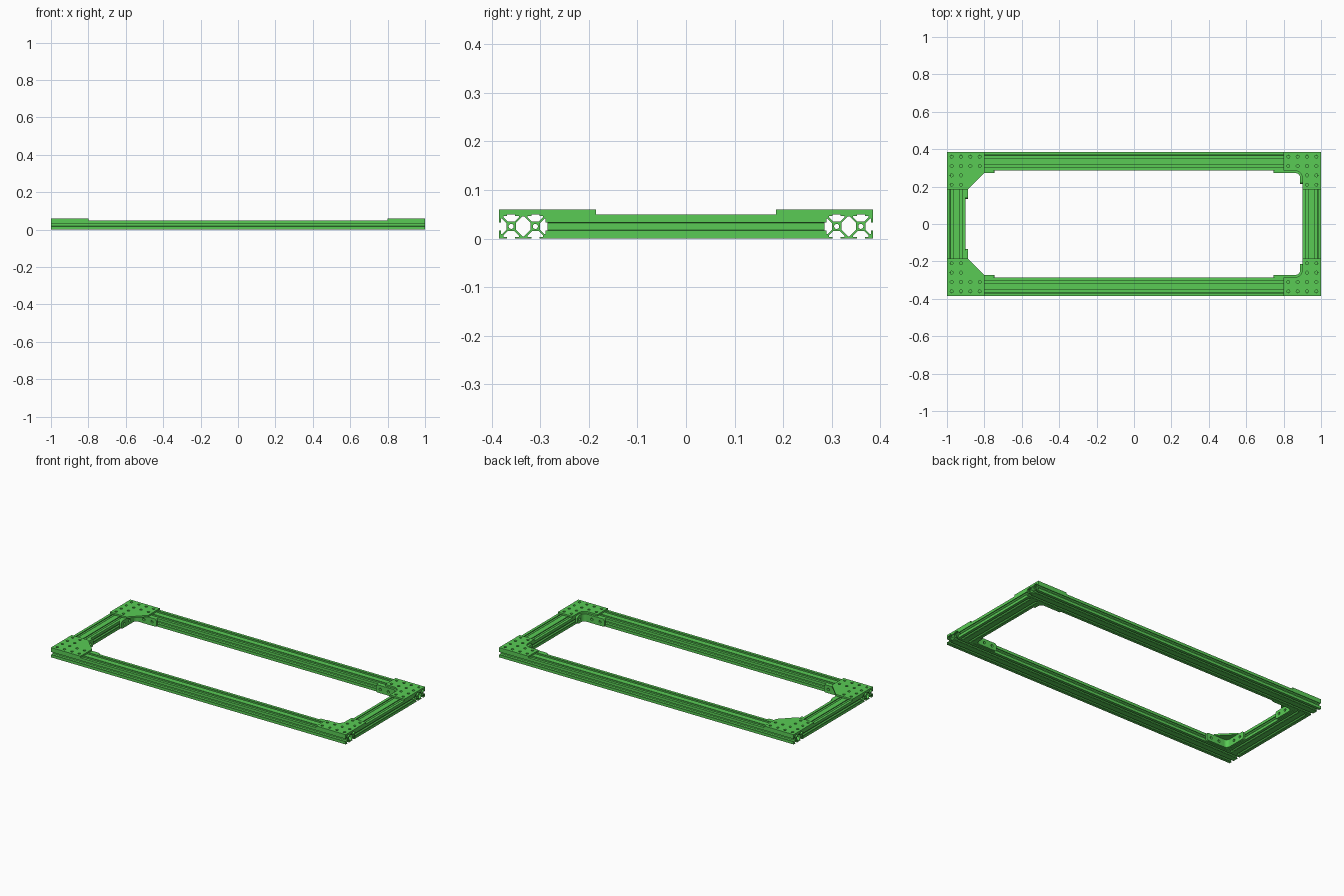
import bpy, bmesh, math
from mathutils import Matrix, Vector

if "Cube" in bpy.data.objects:
    bpy.data.objects.remove(bpy.data.objects["Cube"])

green = bpy.data.materials.new("green")
green.diffuse_color = (0.10, 0.60, 0.09, 1)
green.use_nodes = True
green.node_tree.nodes["Principled BSDF"].inputs["Base Color"].default_value = green.diffuse_color

X, Y, Z = Vector((1, 0, 0)), Vector((0, 1, 0)), Vector((0, 0, 1))


def circle(cx, cy, r, n=12):
    return [(cx + r * math.cos(2 * math.pi * i / n), cy + r * math.sin(2 * math.pi * i / n))
            for i in range(n)]


def arc(cx, cy, r, a0, a1, n=6):
    return [(cx + r * math.cos(math.radians(a0 + (a1 - a0) * i / n)),
             cy + r * math.sin(math.radians(a0 + (a1 - a0) * i / n))) for i in range(n + 1)]


def extrude(name, loops, depth, centre, u=X, v=Y):
    """Fill closed 2D loops (inner loops are holes), extrude and place on axes u, v."""
    cu = bpy.data.curves.new(name, 'CURVE')
    cu.dimensions, cu.fill_mode, cu.extrude = '2D', 'BOTH', depth / 2
    for loop in loops:
        sp = cu.splines.new('POLY')
        sp.points.add(len(loop) - 1)
        for p, (a, b) in zip(sp.points, loop):
            p.co = (a, b, 0, 1)
        sp.use_cyclic_u = True
    tmp = bpy.data.objects.new("outline", cu)
    bpy.context.collection.objects.link(tmp)
    dg = bpy.context.evaluated_depsgraph_get()
    me = bpy.data.meshes.new_from_object(tmp.evaluated_get(dg))
    bpy.data.objects.remove(tmp)
    bpy.data.curves.remove(cu)
    me.name = name
    w = u.cross(v)
    mat = Matrix((u, v, w)).transposed().to_4x4()
    mat.translation = Vector(centre)
    bm = bmesh.new()
    bm.from_mesh(me)
    bm.transform(mat)
    bmesh.ops.remove_doubles(bm, verts=bm.verts, dist=1e-5)
    bmesh.ops.recalc_face_normals(bm, faces=bm.faces)
    for f in bm.faces:
        f.smooth = False
    bm.to_mesh(me)
    bm.free()
    me.materials.clear()
    me.materials.append(green)
    ob = bpy.data.objects.new(name, me)
    bpy.context.collection.objects.link(ob)
    return ob


# Slotted rail cross-section: two square cells side by side, 20 units each
def rail_loops():
    half = [(3.3, 0), (3.3, 1.5), (6.4, 1.5), (6.4, 2.5), (2.8, 6.1)]
    slot = [(-s, d) for s, d in half] + half[::-1]

    def side(cx, k):                      # slot turned k quarter turns clockwise from the top
        pts = []
        for s, d in slot:
            px, py = s, 10 - d
            for _ in range(k):
                px, py = py, -px
            pts.append((cx + px, py))
        return pts
    outer = ([(-20, 10)] + side(-10, 0) + side(10, 0) + [(20, 10)] + side(10, 1)
             + [(20, -10)] + side(10, 2) + side(-10, 2) + [(-20, -10)] + side(-10, 3))
    q = [(6.1, 2.8), (0.7, 8.2)]
    cavity = (q + [(-a, b) for a, b in q[::-1]] + [(-a, -b) for a, b in q]
              + [(a, -b) for a, b in q[::-1]])
    loops = [outer, cavity, circle(-10, 0, 2.1), circle(10, 0, 2.1)]
    return [[(a * 0.0025, b * 0.0025) for a, b in lp] for lp in loops]


# Rails
rail = rail_loops()
for s, n in ((-1, "front"), (1, "back")):
    extrude(n + "_rail", rail, 2.0, (0, s * 0.335, 0.025), Y, Z)
for s, n in ((-1, "left"), (1, "right")):
    extrude(n + "_cross_rail", rail, 0.57, (s * 0.95, 0, 0.025), -X, Z)

T = 0.013  # bracket thickness


# Flange outline: square at the corner end, rounded at the free end, with bolt holes
def flange(length, holes):
    r, z0, z1 = 0.012, 0.003, 0.05
    body = ([(0, z0)] + arc(length - r, z0 + r, r, -90, 0)
            + arc(length - r, z1 - r, r, 0, 90) + [(0, z1)])
    return [body] + [circle(h, 0.0265, 0.008) for h in holes]


# Corners: measured inwards (a along x, b along y) from the outer frame corner
bolts = [circle(0.025 + 0.05 * i, 0.025 + 0.05 * j, 0.008)
         for i in range(4) for j in range(4) if i < 2 or j < 2]
for sx, nx in ((-1, "left"), (1, "right")):
    left = sx < 0
    if left:
        plate = [(0, 0), (0.2, 0), (0.2, 0.1 + T), (0.1 + T, 0.2), (0, 0.2)]
    else:
        plate = ([(0, 0), (0.2, 0), (0.2, 0.1)] + arc(0.14, 0.14, 0.04, 270, 180)
                 + [(0.1, 0.2), (0, 0.2)])
    leg_y = 0.15 if left else 0.07
    for sy, ny in ((-1, "front"), (1, "back")):
        tag = f"{ny}_{nx}_"

        def place(loops):
            return [[(sx * (1 - a), sy * (0.385 - b)) for a, b in lp] for lp in loops]
        # Top joining plate
        extrude(tag + "corner_plate", place([plate] + bolts), 0.01, (0, 0, 0.055))
        # Inner bracket flanges on the long rail and on the cross rail
        extrude(tag + "long_flange", flange(0.155, (0.07, 0.125)), T,
                (sx * 0.9, sy * (0.285 - T / 2), 0), -sx * X, Z)
        extrude(tag + "short_flange", flange(leg_y, (0.07, 0.12) if left else (0.05,)), T,
                (sx * (0.9 - T / 2), sy * 0.285, 0), -sy * Y, Z)
        # Rounded inside of the bracket bend
        c, r = 0.1 + T, 0.022
        bend = [(c, c)] + arc(c + r, c + r, r, 270, 180)
        extrude(tag + "bracket_bend", place([bend]), 0.047, (0, 0, 0.0265))
